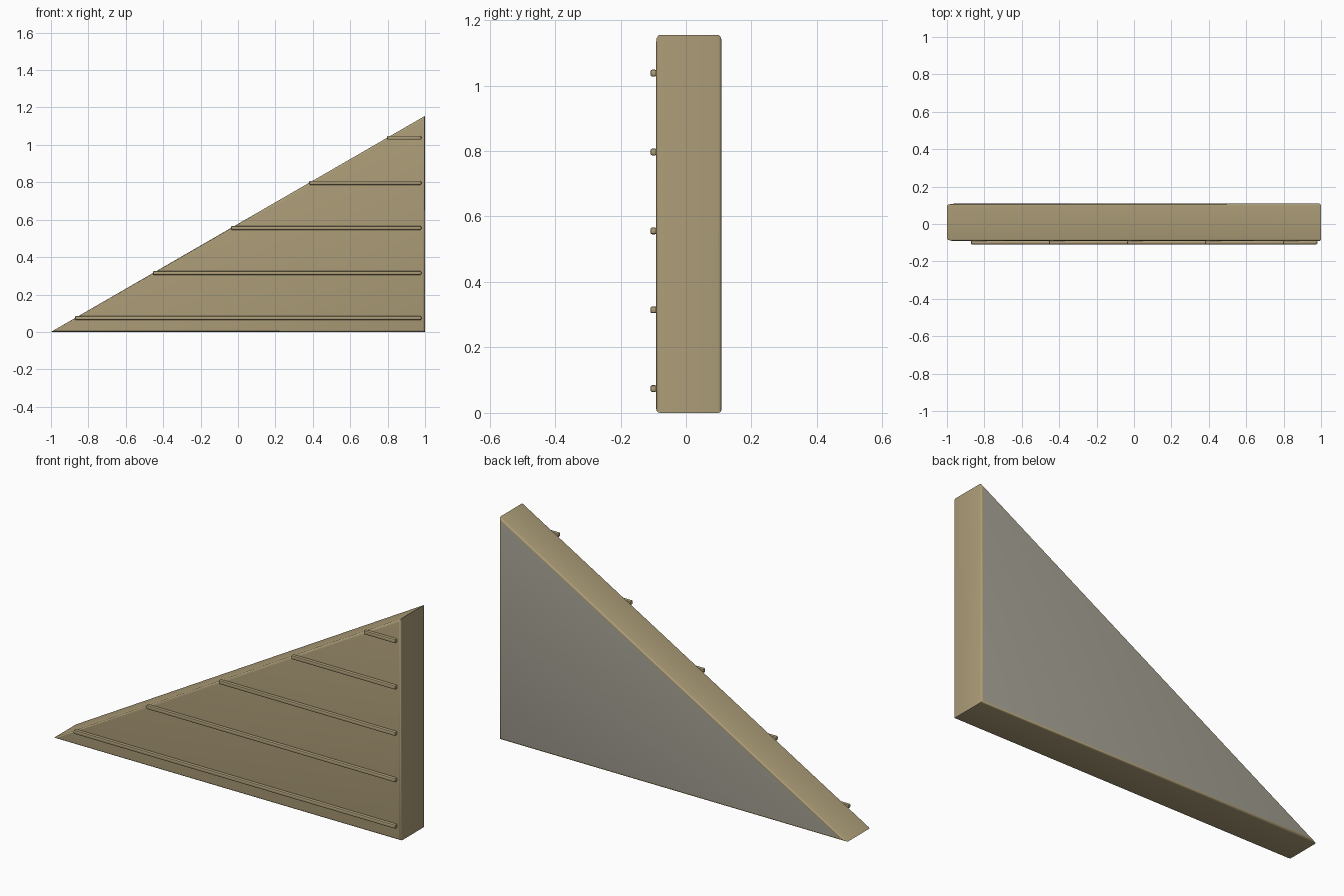
import bpy, bmesh

if "Cube" in bpy.data.objects:
    bpy.data.objects.remove(bpy.data.objects["Cube"])

HEIGHT = 1.155
Y_FRONT, Y_BACK = -0.091, 0.109


def material(name, color):
    m = bpy.data.materials.new(name)
    m.diffuse_color = (*color, 1)
    m.use_nodes = True
    m.node_tree.nodes["Principled BSDF"].inputs["Base Color"].default_value = m.diffuse_color
    return m


wood = material("tan_wood", (0.42, 0.34, 0.19))
plaster = material("grey_back", (0.38, 0.36, 0.30))


def finish(obj):
    bpy.ops.object.select_all(action='DESELECT')
    obj.select_set(True)
    bpy.context.view_layer.objects.active = obj
    bpy.ops.object.shade_smooth_by_angle(angle=0.7)


def bm_object(name, bm, mats):
    mesh = bpy.data.meshes.new(name)
    bm.to_mesh(mesh)
    bm.free()
    for m in mats:
        mesh.materials.append(m)
    obj = bpy.data.objects.new(name, mesh)
    bpy.context.collection.objects.link(obj)
    finish(obj)
    return obj


def prism(profile, y0, y1):
    bm = bmesh.new()
    face = bm.faces.new([bm.verts.new((x, y0, z)) for x, z in profile])
    new = bmesh.ops.extrude_face_region(bm, geom=[face])["geom"]
    for v in new:
        if isinstance(v, bmesh.types.BMVert):
            v.co.y = y1
    bmesh.ops.recalc_face_normals(bm, faces=bm.faces)
    return bm


# Triangular gable panel: rounded front and back outlines, grey back face
bm = prism([(-1, 0), (1, 0), (1, HEIGHT)], Y_FRONT, Y_BACK)
outline = [e for e in bm.edges if abs(e.verts[0].co.y - e.verts[1].co.y) < 1e-4]
bmesh.ops.bevel(bm, geom=outline, offset=0.012, segments=3, profile=0.5, affect='EDGES')
bm.normal_update()
for f in bm.faces:
    if f.normal.y > 0.99:
        f.material_index = 1
bm_object("gable_panel", bm, [wood, plaster])

# Horizontal siding strips, shortened to follow the slope
for i in range(5):
    z = 0.074 + 0.241 * i
    x0 = -1 + 2 * z / HEIGHT
    h = 0.0105
    bm = prism([(x0, z - h), (0.98, z - h), (0.98, z + h), (x0, z + h)], -0.109, -0.089)
    bmesh.ops.bevel(bm, geom=bm.edges[:], offset=0.006, segments=2, profile=0.5, affect='EDGES')
    bm_object(f"siding_strip_{i + 1}", bm, [wood])
